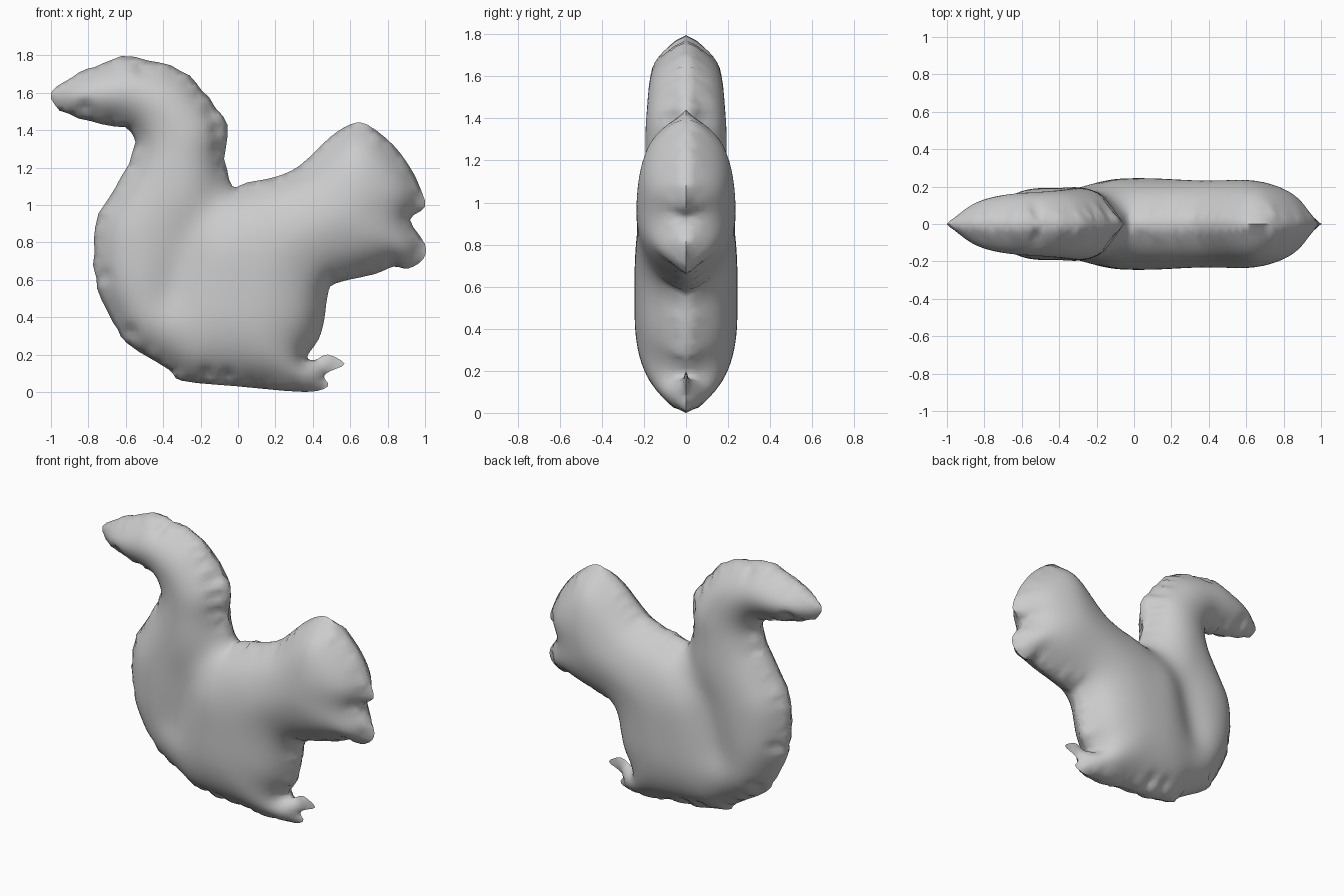
import bpy, bmesh, math, random
from mathutils import Vector
from mathutils.geometry import delaunay_2d_cdt, intersect_point_line

random.seed(4)
default_cube = bpy.data.objects.get("Cube")
if default_cube:
    bpy.data.objects.remove(default_cube, do_unlink=True)

# Side outline, clockwise, one short run of points per body part
tail_top = [(-1, 1.6), (-.88, 1.69), (-.77, 1.74), (-.62, 1.79), (-.42, 1.76),
            (-.26, 1.69), (-.16, 1.57), (-.06, 1.42), (-.07, 1.25), (-.03, 1.1)]
back_and_head = [(.05, 1.12), (.2, 1.15), (.33, 1.21), (.49, 1.36), (.6, 1.43), (.69, 1.43),
                 (.83, 1.32), (.92, 1.2), (.97, 1.1), (1, .99), (.92, .92),
                 (1, .79), (.99, .71), (.91, .66), (.83, .67), (.73, .63)]
chest = [(.52, .58), (.48, .52), (.46, .38), (.43, .28), (.37, .19)]
foot = [(.41, .17), (.48, .2), (.57, .15), (.49, .11), (.46, .08), (.48, .03), (.36, 0)]
rump = [(0, .03), (-.3, .06), (-.37, .12), (-.59, .26), (-.67, .38), (-.75, .55),
        (-.77, .75), (-.74, .95)]
tail_under = [(-.62, 1.15), (-.55, 1.33), (-.6, 1.41), (-.79, 1.45), (-.95, 1.51)]
CREASE = [Vector((-.06, 1.1)), Vector((-.25, .85)), Vector((-.36, .5))]
# Small chips in the fur near the rim
CHIPS = [Vector(p) for p in [(-.2, 1.6), (-.14, 1.5), (-.11, 1.4), (-.1, 1.3), (-.52, 1.74),
                             (-.82, 1.52), (-.58, .32), (-.72, .62), (-.17, .09), (-.06, .08)]]
SPACING = .026


def smooth_outline(points, steps=3):
    """Resample a closed loop with Catmull-Rom segments."""
    pts = [Vector(p) for p in points]
    n = len(pts)
    result = []
    for i in range(n):
        a, b, c, d = (pts[(i + k) % n] for k in (-1, 0, 1, 2))
        for s in range(steps):
            t = s / steps
            result.append(b + .5 * t * (c - a + t * (2 * a - 5 * b + 4 * c - d
                          + t * (3 * (b - c) + d - a))))
    return result


def segment_distance(p, a, b):
    t = max(0, min(1, intersect_point_line(p, a, b)[1]))
    return (p - a.lerp(b, t)).length


def path_distance(p, path):
    return min(segment_distance(p, a, b) for a, b in zip(path, path[1:]))


def is_inside(p, loop):
    inside = False
    for a, b in zip(loop, loop[1:]):
        if (a.y > p.y) != (b.y > p.y):
            if p.x < a.x + (p.y - a.y) / (b.y - a.y) * (b.x - a.x):
                inside = not inside
    return inside


def half_depth(p, rim):
    """Rounded pillow depth: thin and tight in the tail, full and wide in the body."""
    t = max(0, min(1, (p.x + .4) / .35))
    t = t * t * (3 - 2 * t)
    reach = min(rim / (.27 + .13 * t), 1)
    valley = 1 - .22 * math.exp(-(path_distance(p, CREASE) / .09) ** 2)
    full = (.195 + .05 * t) * valley * math.sqrt(1 - (1 - reach) ** 2)
    return min(full, 2.5 * rim)


outline = smooth_outline(tail_top + back_and_head + chest + foot + rump + tail_under)
# Ragged fur along the tail edge
for p in outline:
    if -.97 < p.x < -.05 and p.y > .2:
        p += Vector((random.uniform(-1, 1), random.uniform(-1, 1))) * .007
count = len(outline)
closed = outline + outline[:1]

# Fill the outline with staggered interior points
points = list(outline)
for row in range(int(1.8 / SPACING)):
    for col in range(int(2 / SPACING)):
        p = Vector((-1 + (col + .5 * (row % 2)) * SPACING, row * SPACING))
        if is_inside(p, closed) and path_distance(p, closed) > .4 * SPACING:
            points.append(p)
edges = [(i, (i + 1) % count) for i in range(count)]
verts, _, faces, *_ = delaunay_2d_cdt(points, edges, [], 1, .00001)

# Inflate one half from the distance to the rim
bm = bmesh.new()
bverts = [bm.verts.new((v.x, 0, v.y)) for v in verts]
for f in faces:
    bm.faces.new([bverts[i] for i in f])
bmesh.ops.delete(bm, geom=[v for v in bm.verts if not v.link_faces], context='VERTS')
inner = [v for v in bm.verts if not v.is_boundary]
puff = {v: 0 for v in bm.verts}
for v in inner:
    p = Vector((v.co.x, v.co.z))
    puff[v] = half_depth(p, path_distance(p, closed))
for _ in range(8):
    averaged = {v: sum(puff[e.other_vert(v)] for e in v.link_edges) / len(v.link_edges)
                for v in inner}
    puff.update(averaged)
for v in inner:
    p = Vector((v.co.x, v.co.z))
    chip = max(math.exp(-((p - c).length / .03) ** 2) for c in CHIPS)
    v.co.y = -puff[v] * (1 - .35 * chip)
bmesh.ops.recalc_face_normals(bm, faces=bm.faces)
if sum(f.normal.y for f in bm.faces) > 0:
    bmesh.ops.reverse_faces(bm, faces=bm.faces)

mesh = bpy.data.meshes.new("squirrel_body")
bm.to_mesh(mesh)
bm.free()
squirrel = bpy.data.objects.new("squirrel_body", mesh)
bpy.context.collection.objects.link(squirrel)

# One plain grey clay colour
grey = bpy.data.materials.new("plain_grey")
grey.use_nodes = True
colour = (.6, .6, .6, 1)
grey.diffuse_color = colour
grey.node_tree.nodes["Principled BSDF"].inputs["Base Color"].default_value = colour
mesh.materials.append(grey)

# Mirror the half across the rim plane and keep the rim crisp
bpy.ops.object.select_all(action='DESELECT')
squirrel.select_set(True)
bpy.context.view_layer.objects.active = squirrel
mirror = squirrel.modifiers.new("other_half", 'MIRROR')
mirror.use_axis = (False, True, False)
mirror.merge_threshold = .0005
bpy.ops.object.modifier_apply(modifier=mirror.name)
bpy.ops.object.shade_smooth_by_angle(angle=math.radians(60))
